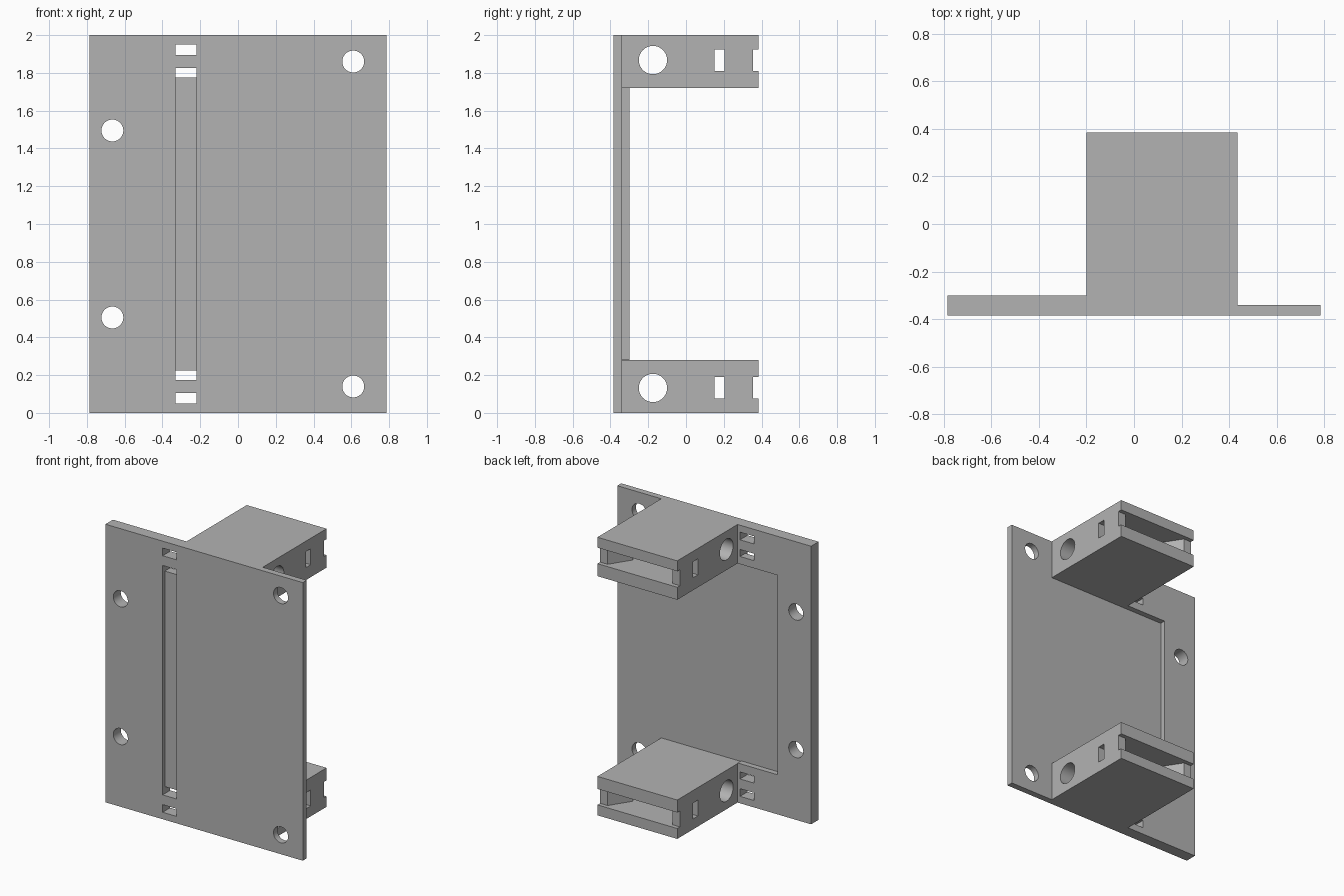
import bpy, bmesh, math
from mathutils import Vector

cube = bpy.data.objects.get("Cube")
if cube:
    bpy.data.objects.remove(cube, do_unlink=True)

grey = bpy.data.materials.new("plain grey")
grey.use_nodes = True
GREY = (0.45, 0.45, 0.45, 1)
grey.diffuse_color = GREY
grey.node_tree.nodes["Principled BSDF"].inputs["Base Color"].default_value = GREY


def prism(name, points, direction):
    """Solid swept from a planar outline along a direction."""
    bm = bmesh.new()
    face = bm.faces.new([bm.verts.new(p) for p in points])
    swept = bmesh.ops.extrude_face_region(bm, geom=[face])["geom"]
    moved = [v for v in swept if isinstance(v, bmesh.types.BMVert)]
    bmesh.ops.translate(bm, verts=moved, vec=Vector(direction))
    bmesh.ops.recalc_face_normals(bm, faces=bm.faces)
    mesh = bpy.data.meshes.new(name)
    bm.to_mesh(mesh)
    bm.free()
    mesh.materials.append(grey)
    obj = bpy.data.objects.new(name, mesh)
    bpy.context.collection.objects.link(obj)
    return obj


def box(name, x, y, z):
    outline = [(x[0], y[0], z[0]), (x[1], y[0], z[0]),
               (x[1], y[1], z[0]), (x[0], y[1], z[0])]
    return prism(name, outline, (0, 0, z[1] - z[0]))


def rod(centre, radius, axis, length, sides=40):
    """Round cutter running along x or y."""
    points = []
    for i in range(sides):
        a = math.tau * i / sides
        u, v = radius * math.cos(a), radius * math.sin(a)
        points.append(Vector(centre) + Vector((0, u, v) if axis == "x" else (u, 0, v)))
    return prism("cutter", points, (length, 0, 0) if axis == "x" else (0, length, 0))


def combine(target, others, operation="DIFFERENCE"):
    bpy.context.view_layer.objects.active = target
    for other in others:
        mod = target.modifiers.new("cut", "BOOLEAN")
        mod.operation, mod.solver, mod.object = operation, "EXACT", other
        bpy.ops.object.modifier_apply(modifier=mod.name)
        bpy.data.objects.remove(other, do_unlink=True)


def finish(obj):
    bpy.ops.object.select_all(action="DESELECT")
    obj.select_set(True)
    bpy.context.view_layer.objects.active = obj
    bpy.ops.object.shade_smooth_by_angle(angle=math.radians(30))


def flip(z, upper):
    """Heights are given for the upper end and mirrored for the lower."""
    return z if upper else (2 - z[1], 2 - z[0])


FRONT, THIN, THICK, BACK = -0.385, -0.34, -0.30, 0.385
LEFT, RIGHT = 0.435, -0.2          # block sides
ENDS = (True, False)

# Mounting plate with a thicker C-shaped border on one side
plate = box("mounting_plate", (-0.785, 0.785), (FRONT, THIN), (0, 2))
border = [(-0.785, 0), (RIGHT, 0), (RIGHT, 0.285), (-0.52, 0.285),
          (-0.52, 1.72), (RIGHT, 1.72), (RIGHT, 2), (-0.785, 2)]
combine(plate, [prism("border", [(x, THICK, z) for x, z in border],
                      (0, THIN - THICK, 0))], "UNION")

# Screw holes, strap slots and the shallow front groove
cutters = [box("cutter", (-0.33, -0.22), (-0.5, FRONT + 0.025), (0.18, 1.825))]
for upper in ENDS:
    for x, z in ((0.61, 1.86), (-0.665, 1.495)):
        cutters.append(rod((x, -0.5, z if upper else 2 - z), 0.058, "y", 0.4))
    for span in ((1.775, 1.825), (1.895, 1.95)):
        cutters.append(box("cutter", (-0.33, -0.22), (-0.5, -0.2), flip(span, upper)))
combine(plate, cutters)
finish(plate)

# Socket blocks at both ends
mid = (LEFT + RIGHT) / 2
half_outline = [(0.257, 0.37), (0.257, 0.355), (0.16, 0.205), (0.257, 0.205),
                (0.257, 0.15), (0.12, 0.06)]
for upper in ENDS:
    block = box("upper_socket_block" if upper else "lower_socket_block",
                (RIGHT, LEFT), (THIN, BACK), flip((1.72, 2), upper))
    low, high = flip((1.81, 1.925), upper)
    # Barbed pocket open to the back
    outline = [(mid + w, y, low) for w, y in half_outline]
    outline += [(mid - w, y, low) for w, y in reversed(half_outline)]
    combine(block, [
        box("cutter", (-0.5, 0.7), (0.355, 0.5), (low, high)),      # rear groove
        prism("cutter", outline, (0, 0, high - low)),
        box("cutter", (-0.5, 0.7), (0.15, 0.205), (low, high)),     # latch window
        rod((-0.5, -0.175, 1.868 if upper else 0.132), 0.075, "x", 1.2),
    ])
    finish(block)
